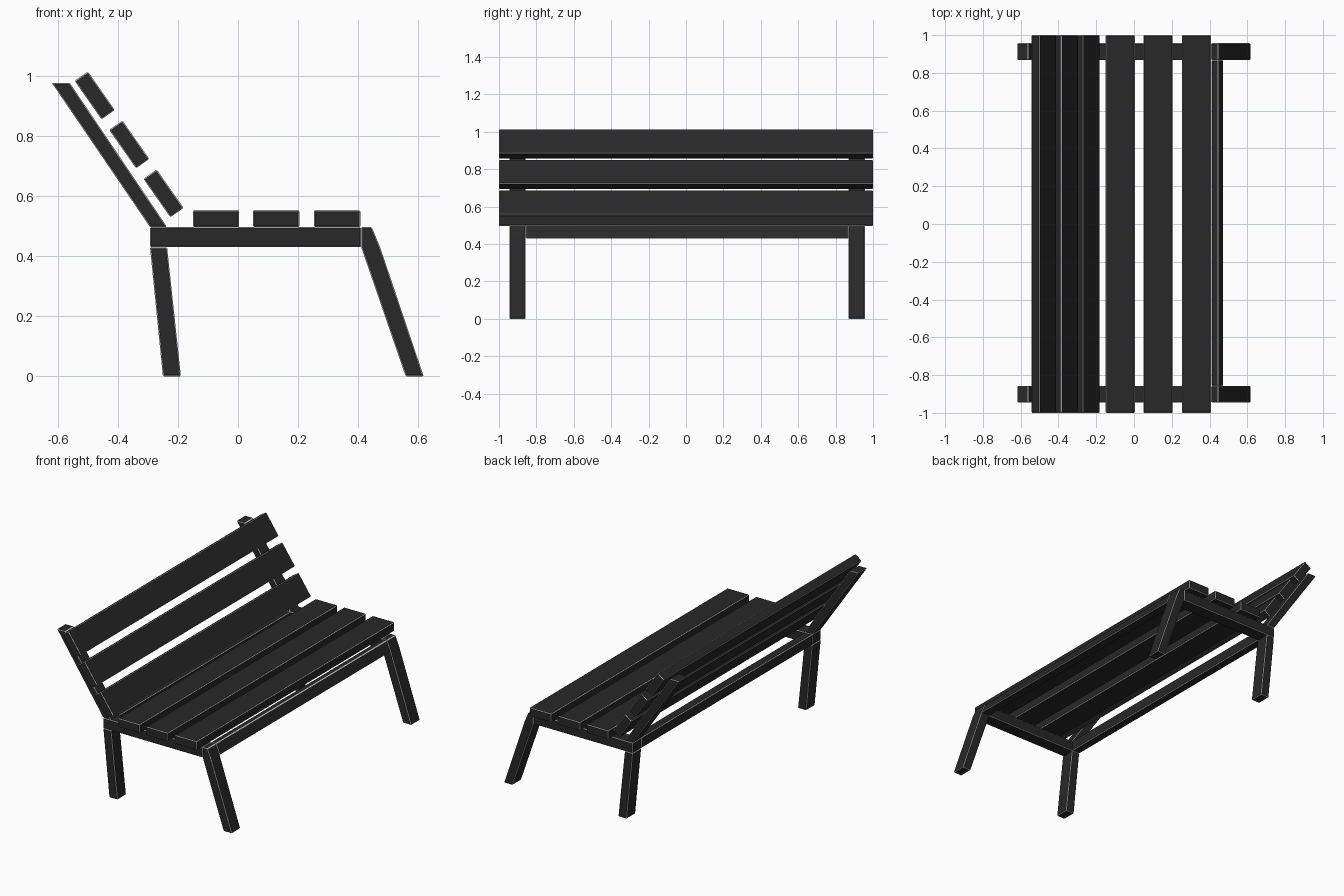
import bpy, bmesh, math

if "Cube" in bpy.data.objects:
    bpy.data.objects.remove(bpy.data.objects["Cube"])


def flat_colour(name, value):
    mat = bpy.data.materials.new(name)
    mat.diffuse_color = (value, value, value, 1)
    mat.use_nodes = True
    mat.node_tree.nodes["Principled BSDF"].inputs["Base Color"].default_value = mat.diffuse_color
    return mat


paint = flat_colour("charcoal black", 0.021)
worn = flat_colour("pale worn edge", 0.6)


def extrude_profile(name, pts, y0, y1):
    """Prism: profile in the XZ plane, extruded along Y, with pale bevelled edges."""
    bm = bmesh.new()
    face = bm.faces.new([bm.verts.new((x, y0, z)) for x, z in pts])
    ext = bmesh.ops.extrude_face_region(bm, geom=[face])
    verts = [g for g in ext["geom"] if isinstance(g, bmesh.types.BMVert)]
    bmesh.ops.translate(bm, vec=(0, y1 - y0, 0), verts=verts)
    bmesh.ops.recalc_face_normals(bm, faces=bm.faces)
    me = bpy.data.meshes.new(name)
    bm.to_mesh(me)
    bm.free()
    me.materials.append(paint)
    me.materials.append(worn)
    ob = bpy.data.objects.new(name, me)
    bpy.context.collection.objects.link(ob)
    bevel = ob.modifiers.new("worn edges", "BEVEL")
    bevel.width = 0.004
    bevel.segments = 1
    bevel.limit_method = 'ANGLE'
    bevel.angle_limit = math.radians(10)
    bevel.material = 1
    return ob


def slat_profile(cx, cz, length, thick, angle):
    """Rectangle centred on (cx, cz), its length turned by angle from X."""
    c, s = math.cos(angle), math.sin(angle)
    corners = [(-1, -1), (1, -1), (1, 1), (-1, 1)]
    return [(cx + c * a * length / 2 - s * b * thick / 2,
             cz + s * a * length / 2 + c * b * thick / 2) for a, b in corners]


LOW, TOP = 0.43, 0.497           # underside and top of the seat frame
sides = {"left": (-0.945, -0.857), "right": (0.868, 0.957)}

# End frames: legs, side rail and leaning back post
for side, (y0, y1) in sides.items():
    extrude_profile(f"back_leg_{side}",
                    [(-0.25, 0), (-0.19, 0), (-0.236, LOW), (-0.293, LOW)], y0, y1)
    extrude_profile(f"front_leg_{side}",
                    [(0.558, 0), (0.618, 0), (0.473, LOW), (0.445, TOP),
                     (0.41, TOP), (0.41, LOW)], y0, y1)
    extrude_profile(f"side_rail_{side}",
                    [(-0.293, LOW), (0.41, LOW), (0.41, TOP), (-0.293, TOP)], y0, y1)
    extrude_profile(f"back_post_{side}",
                    [(-0.293, TOP), (-0.236, TOP), (-0.56, 0.977), (-0.62, 0.977)], y0, y1)

# Long rails joining the end frames
inner0, inner1 = sides["left"][1], sides["right"][0]
extrude_profile("front_rail",
                [(0.41, LOW), (0.473, LOW), (0.445, TOP), (0.41, TOP)], inner0, inner1)
extrude_profile("back_rail",
                [(-0.293, LOW), (-0.236, LOW), (-0.236, TOP), (-0.293, TOP)], inner0, inner1)

# Seat slats
for i, cx in enumerate((-0.073, 0.127, 0.33)):
    extrude_profile(f"seat_slat_{i + 1}",
                    slat_profile(cx, 0.525, 0.154, 0.056, 0), -1, 1)

# Backrest slats
for i, (cx, cz) in enumerate(((-0.248, 0.609), (-0.362, 0.772), (-0.477, 0.935))):
    extrude_profile(f"back_slat_{i + 1}",
                    slat_profile(cx, cz, 0.156, 0.054, math.radians(125)), -1, 1)
